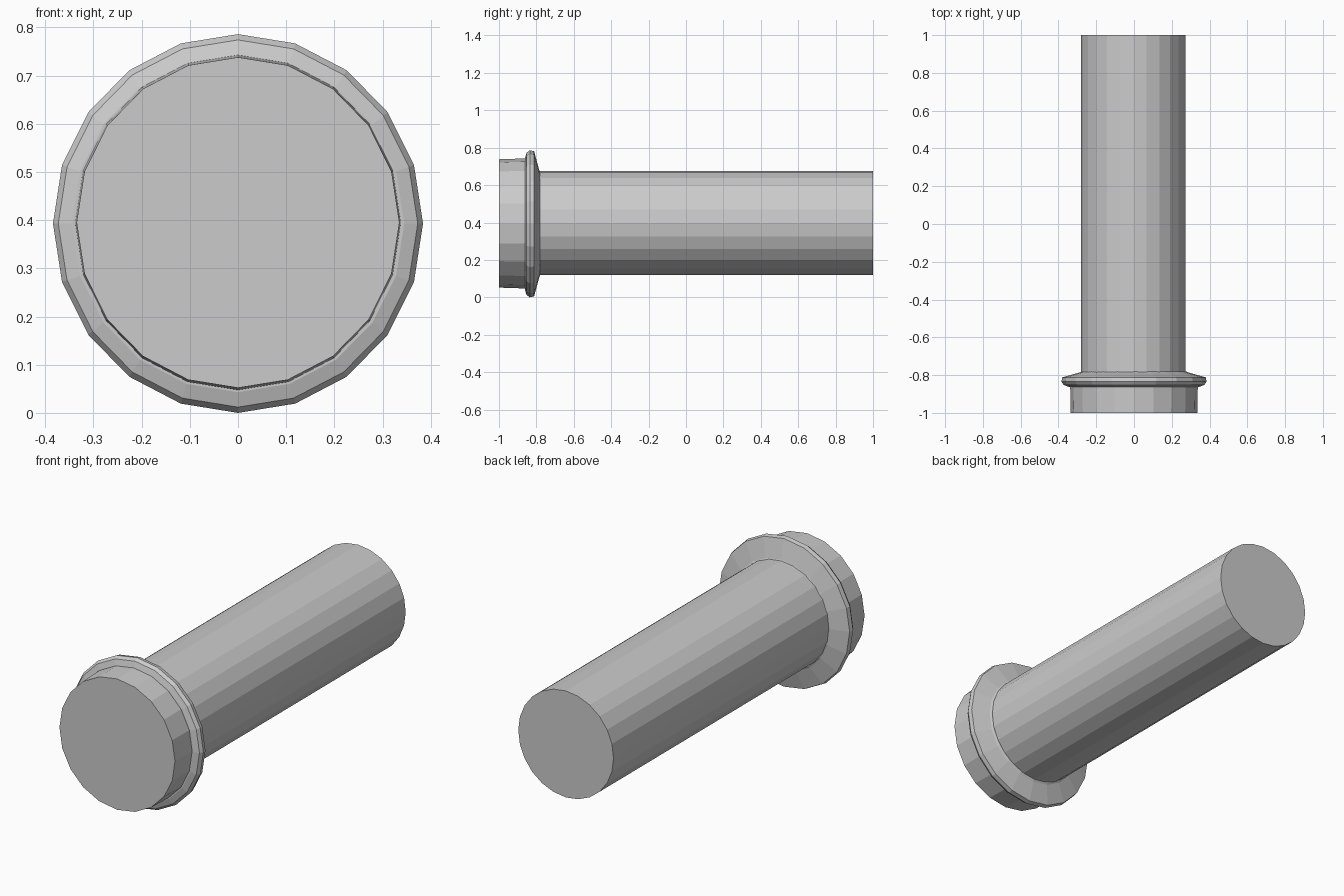
import bpy, bmesh, math

if "Cube" in bpy.data.objects:
    bpy.data.objects.remove(bpy.data.objects["Cube"], do_unlink=True)

CENTRE_Z = 0.393

# One plain grey metal
grey = bpy.data.materials.new("grey metal")
grey.use_nodes = True
colour = (0.6, 0.6, 0.6, 1)
grey.diffuse_color = colour
grey.node_tree.nodes["Principled BSDF"].inputs["Base Color"].default_value = colour


def turned_part(name, profile, sides, x=0.0, z=CENTRE_Z, turn=0.0):
    """Closed faceted solid around the y axis; profile rows are (y, x radius, z radius)."""
    bm = bmesh.new()
    rings = []
    for y, rx, rz in profile:
        ring = []
        for i in range(sides):
            a = math.tau * (i + turn) / sides
            ring.append(bm.verts.new((x + rx * math.cos(a), y, z + rz * math.sin(a))))
        rings.append(ring)
    for a, b in zip(rings, rings[1:]):
        for i in range(sides):
            j = (i + 1) % sides
            bm.faces.new((a[i], a[j], b[j], b[i]))
    bm.faces.new(rings[0])
    bm.faces.new(rings[-1])
    bmesh.ops.recalc_face_normals(bm, faces=bm.faces)
    mesh = bpy.data.meshes.new(name)
    bm.to_mesh(mesh)
    bm.free()
    mesh.materials.append(grey)
    obj = bpy.data.objects.new(name, mesh)
    bpy.context.collection.objects.link(obj)
    return obj


# Long round shaft running to the back
turned_part("shaft", [(-0.8, 0.276, 0.279), (1.0, 0.276, 0.279)], 24, x=-0.004, z=0.397)

# Thin flange with a bevelled front rim and a sloping back
turned_part("flange", [(-0.862, 0.345, 0.35), (-0.852, 0.373, 0.381), (-0.835, 0.384, 0.393),
                       (-0.812, 0.38, 0.388), (-0.785, 0.285, 0.288), (-0.78, 0.276, 0.279)], 20)

# Short, slightly tapered head in front
turned_part("head", [(-1.0, 0.335, 0.343), (-0.85, 0.338, 0.348)], 20, z=0.395)
